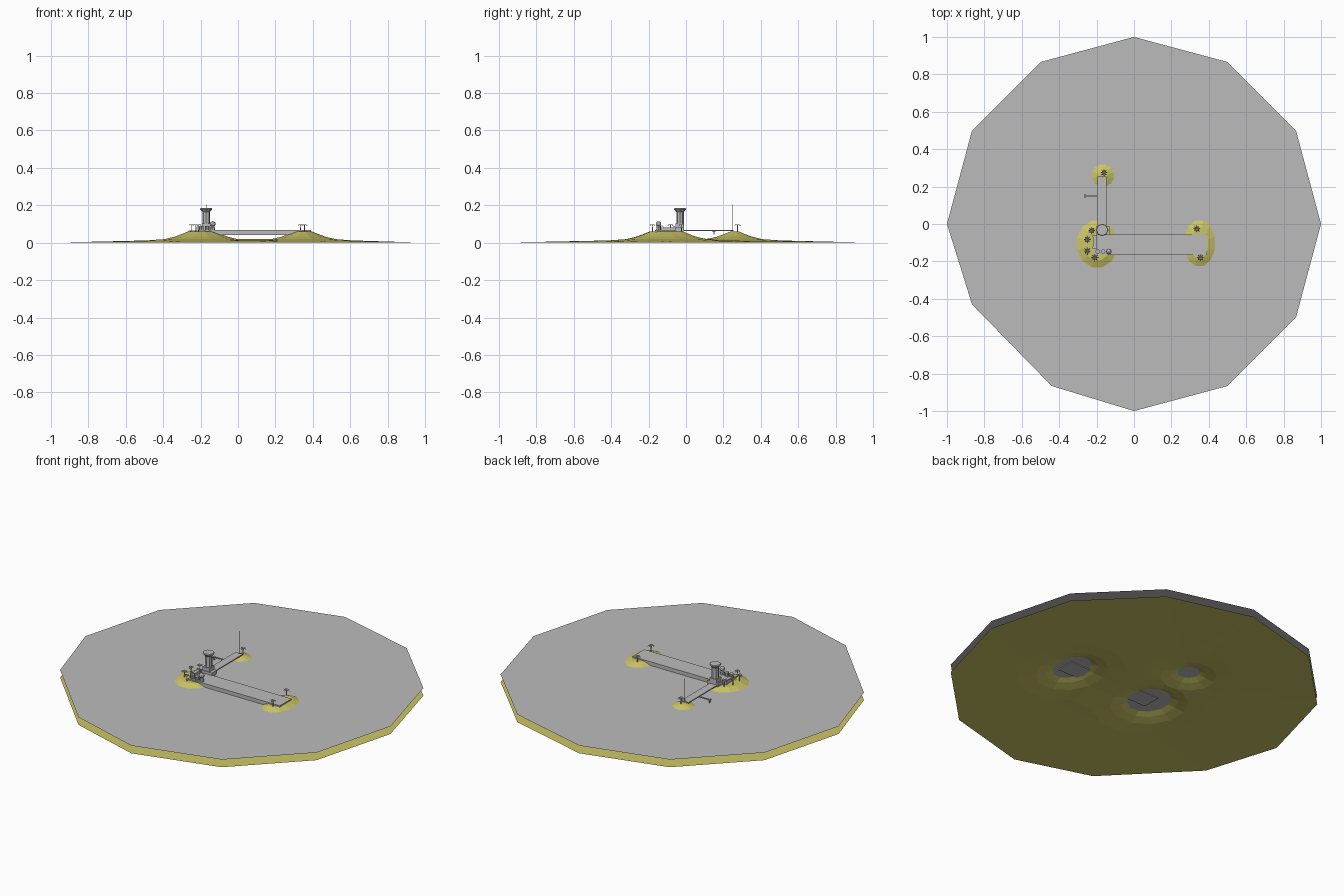
import bpy, bmesh, math
from mathutils import Vector, Matrix
from mathutils.geometry import delaunay_2d_cdt

if "Cube" in bpy.data.objects:
    bpy.data.objects.remove(bpy.data.objects["Cube"])


def material(name, rgb):
    m = bpy.data.materials.new(name)
    m.diffuse_color = (*rgb, 1)
    m.use_nodes = True
    m.node_tree.nodes["Principled BSDF"].inputs["Base Color"].default_value = m.diffuse_color
    return m


SAND = material("sand yellow", (0.60, 0.56, 0.13))
GREY = material("plain grey", (0.5, 0.5, 0.5))
WATER_Z = 0.045
LAND_Z = 0.06


def finish(name, bm, mat):
    me = bpy.data.meshes.new(name)
    bm.to_mesh(me)
    bm.free()
    me.materials.append(mat)
    ob = bpy.data.objects.new(name, me)
    bpy.context.collection.objects.link(ob)
    return ob


def add_box(bm, x0, x1, y0, y1, z0, z1):
    m = Matrix.Translation(((x0 + x1) / 2, (y0 + y1) / 2, (z0 + z1) / 2))
    bmesh.ops.create_cube(bm, size=1, matrix=m @ Matrix.Diagonal((x1 - x0, y1 - y0, z1 - z0, 1)))


def box(name, *dims):
    bm = bmesh.new()
    add_box(bm, *dims)
    return finish(name, bm, GREY)


def add_cone(bm, x, y, z0, z1, r0, r1, n=8):
    bmesh.ops.create_cone(bm, cap_ends=True, segments=n, radius1=r0, radius2=r1, depth=z1 - z0,
                          matrix=Matrix.Translation((x, y, (z0 + z1) / 2)))


def cone(name, *dims):
    bm = bmesh.new()
    add_cone(bm, *dims)
    return finish(name, bm, GREY)


# twelve-sided outline, slightly uneven at the lower left
outline = [Vector((math.cos(i * math.pi / 6), math.sin(i * math.pi / 6))) for i in range(12)]
outline[7] = Vector((-0.866, -0.43))
outline[8] = Vector((-0.44, -0.866))

# sea surface
bm = bmesh.new()
bm.faces.new([bm.verts.new((p.x, p.y, WATER_Z)) for p in outline])
finish("sea_surface", bm, GREY)

# sea bed with three islands: centre x, y and plateau half sizes
islands = [(-0.197, -0.107, 0.073, 0.09), (0.35, -0.103, 0.047, 0.088), (-0.165, 0.26, 0.022, 0.022)]
slope = [(0, 0.06), (0.036, 0.046), (0.075, 0.032), (0.13, 0.019), (0.23, 0.012), (0.7, 0.0)]


def height(p, island):
    cx, cy, a, b = island
    x, y = p.x - cx, p.y - cy
    t = math.hypot(x / a, y / b)
    d = 0 if t <= 1 else (t - 1) / t * math.hypot(x, y)
    for (d0, h0), (d1, h1) in zip(slope, slope[1:]):
        if d <= d1:
            return h0 + (h1 - h0) * (d - d0) / (d1 - d0)
    return 0


points, heights = list(outline), [0.0] * 12
for isl in islands:
    points.append(Vector(isl[:2]))
    heights.append(LAND_Z)
    for d, h in slope[:-1]:
        for i in range(12):
            a = (i + 0.5) * math.pi / 6
            p = Vector((isl[0] + (isl[2] + d) * math.cos(a), isl[1] + (isl[3] + d) * math.sin(a)))
            if all(height(p, o) < h for o in islands if o is not isl):
                points.append(p)
                heights.append(h)
verts, _, faces, origin, _, _ = delaunay_2d_cdt(points, [], [], 0, 1e-6)
bm = bmesh.new()
vs = [bm.verts.new((v.x, v.y, heights[o[0]])) for v, o in zip(verts, origin)]
for f in faces:
    bm.faces.new([vs[i] for i in f])
finish("sea_bed", bm, SAND)

# runway and jetty
box("runway", -0.215, 0.39, -0.165, -0.055, 0.04, 0.067)
box("jetty", -0.195, -0.147, -0.045, 0.255, 0.063, 0.069)

# hooked landing stage with a post
bm = bmesh.new()
add_box(bm, -0.265, -0.19, 0.146, 0.153, 0.06, 0.065)
add_box(bm, -0.265, -0.258, 0.138, 0.16, 0.06, 0.065)
add_box(bm, -0.262, -0.256, 0.147, 0.152, 0.045, 0.062)
finish("landing_stage", bm, GREY)

# flagpole
cone("flagpole", -0.168, 0.25, 0.06, 0.203, 0.0018, 0.0012, 6)

# control tower
TX, TY = -0.17, -0.032
box("tower_base", -0.2, -0.13, -0.06, -0.012, 0.06, 0.082)
box("tower_annex", -0.193, -0.147, -0.056, -0.01, 0.08, 0.102)
cone("tower_shaft", TX, TY, 0.1, 0.165, 0.02, 0.02, 8)
cone("tower_cabin", TX, TY, 0.163, 0.18, 0.019, 0.033, 8)
cone("tower_roof", TX, TY, 0.18, 0.185, 0.033, 0.03, 8)

# barracks with stepped ends
bm = bmesh.new()
add_box(bm, -0.22, -0.2, -0.13, -0.06, 0.06, 0.082)
for y in (-0.13, -0.07):
    add_box(bm, -0.223, -0.197, y, y + 0.01, 0.06, 0.087)
finish("barracks", bm, GREY)

# storage tanks
for i, x in enumerate((-0.195, -0.165)):
    cone(f"tank_{i}", x, -0.147, 0.06, 0.088, 0.012, 0.012, 10)

# raised round tank on a stand
cone("radar_stand", -0.135, -0.147, 0.065, 0.092, 0.013, 0.009, 8)
bm = bmesh.new()
bmesh.ops.create_icosphere(bm, subdivisions=2, radius=0.015,
                           matrix=Matrix.Translation((-0.135, -0.147, 0.1)))
finish("radar_dome", bm, GREY)


# palm trees
def palm(name, x, y):
    bm = bmesh.new()
    add_cone(bm, x, y, 0.052, 0.093, 0.003, 0.002, 5)
    top = Vector((x, y, 0.094))
    for k in range(8):
        a = k * math.pi / 4
        out = Vector((math.cos(a), math.sin(a), 0))
        side = Vector((-out.y, out.x, 0)) * 0.004
        mid = top + out * 0.01 + Vector((0, 0, 0.004))
        tip = top + out * 0.02 - Vector((0, 0, 0.005))
        c, l, r, m, t = [bm.verts.new(p) for p in (top, mid + side - Vector((0, 0, 0.002)),
                                                   mid - side - Vector((0, 0, 0.002)), mid, tip)]
        for f in ((c, m, l), (c, r, m), (l, m, t), (m, r, t)):
            bm.faces.new(f)
    finish(name, bm, GREY)


spots = [(-0.16, 0.275), (-0.226, -0.035), (-0.25, -0.083), (-0.25, -0.145),
         (-0.21, -0.18), (0.335, -0.025), (0.355, -0.18)]
for i, (x, y) in enumerate(spots):
    palm(f"palm_tree_{i}", x, y)
